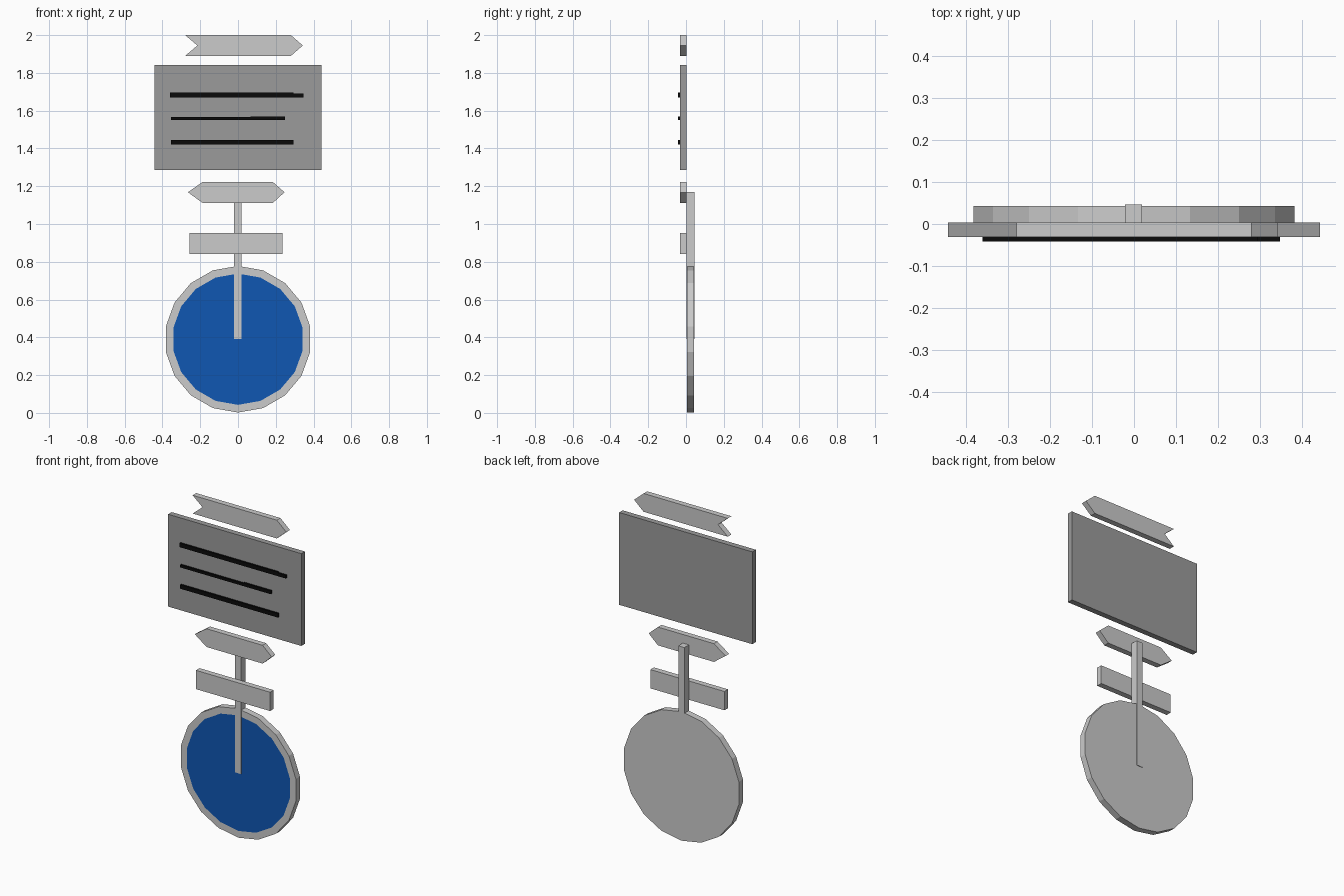
import bpy, bmesh, math

if "Cube" in bpy.data.objects:
    bpy.data.objects.remove(bpy.data.objects["Cube"])


def material(name, rgb):
    m = bpy.data.materials.new(name)
    m.use_nodes = True
    m.diffuse_color = (*rgb, 1)
    m.node_tree.nodes["Principled BSDF"].inputs["Base Color"].default_value = (*rgb, 1)
    return m


LIGHT = material("light grey", (0.60, 0.60, 0.60))
DARK = material("mid grey", (0.33, 0.33, 0.33))
BLUE = material("deep blue", (0.005, 0.095, 0.45))
BLACK = material("black", (0.003, 0.003, 0.003))


def slab(name, outline, y0, y1, *mats):
    """Extrude an x-z outline from front y0 to back y1."""
    bm = bmesh.new()
    front = bm.faces.new([bm.verts.new((x, y0, z)) for x, z in outline])
    ext = bmesh.ops.extrude_face_region(bm, geom=[front], use_keep_orig=True)
    verts = [g for g in ext["geom"] if isinstance(g, bmesh.types.BMVert)]
    bmesh.ops.translate(bm, verts=verts, vec=(0, y1 - y0, 0))
    bmesh.ops.recalc_face_normals(bm, faces=bm.faces)
    if len(mats) > 1:
        # painted centre inset in the front face
        face = min(bm.faces, key=lambda f: f.calc_center_median().y)
        bmesh.ops.inset_region(bm, faces=[face], thickness=0.04, use_even_offset=True)
        face.material_index = 1
    me = bpy.data.meshes.new(name)
    bm.to_mesh(me)
    bm.free()
    for m in mats:
        me.materials.append(m)
    ob = bpy.data.objects.new(name, me)
    bpy.context.collection.objects.link(ob)
    return ob


def rect(x0, x1, z0, z1):
    return [(x0, z0), (x1, z0), (x1, z1), (x0, z1)]


# Round sign with blue centre, and the post
SIDES, R, CZ = 18, 0.388, 0.39
disc = [(R * math.sin(math.tau * i / SIDES), CZ + R * math.cos(math.tau * i / SIDES))
        for i in range(SIDES)]
slab("round_sign", disc, 0.004, 0.043, LIGHT, BLUE)
slab("post", rect(-0.021, 0.019, 0.39, 1.17), 0.002, 0.046, LIGHT)

# Sign boards
F, B = -0.031, 0.003
slab("lower_board", rect(-0.258, 0.235, 0.84, 0.953), F, B, LIGHT)
slab("pointed_board", [(-0.265, 1.168), (-0.188, 1.112), (0.185, 1.112),
                       (0.246, 1.168), (0.185, 1.222), (-0.188, 1.222)], F, B, LIGHT)
slab("large_panel", rect(-0.443, 0.443, 1.287, 1.842), F, B, DARK)
slab("arrow_board", [(-0.28, 1.89), (0.28, 1.89), (0.343, 1.945),
                     (0.28, 2.0), (-0.28, 2.0), (-0.215, 1.945)], F, B, LIGHT)

# Black strokes on the panel
strokes = [("top_stroke", -0.36, 0.295, 1.671, 1.695),
           ("top_stroke_end", 0.295, 0.347, 1.671, 1.69),
           ("middle_stroke", -0.355, 0.065, 1.55, 1.566),
           ("middle_stroke_end", 0.065, 0.248, 1.55, 1.57),
           ("bottom_stroke", -0.355, 0.295, 1.422, 1.446)]
for name, x0, x1, z0, z1 in strokes:
    slab(name, rect(x0, x1, z0, z1), -0.042, F, BLACK)
